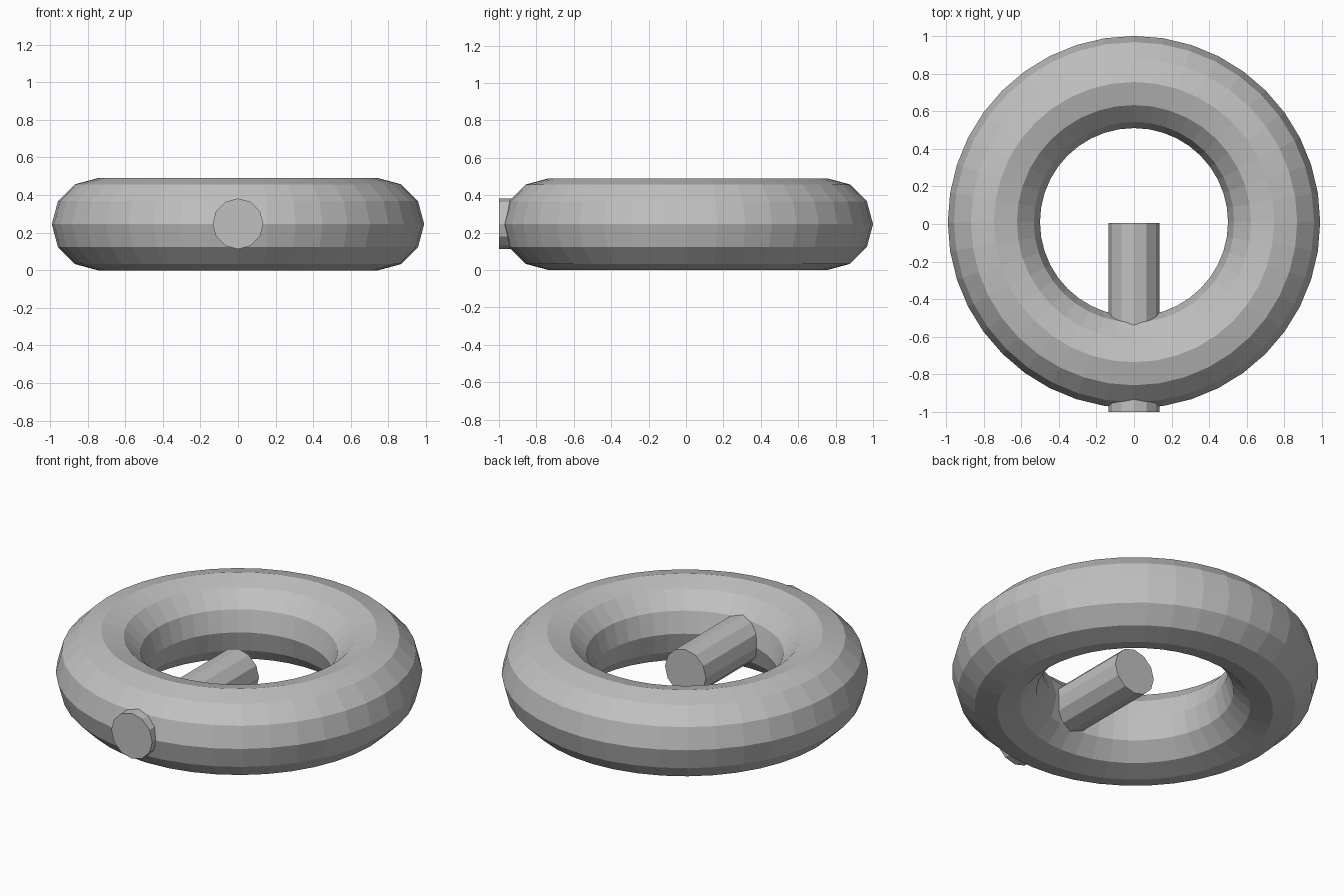
import bpy
import math

# Remove the default cube
cube = bpy.data.objects.get("Cube")
if cube:
    bpy.data.objects.remove(cube, do_unlink=True)

# Single plain grey
grey = bpy.data.materials.new("plain grey")
grey.use_nodes = True
colour = (0.53, 0.53, 0.53, 1)
grey.diffuse_color = colour
grey.node_tree.nodes["Principled BSDF"].inputs["Base Color"].default_value = colour

TUBE = 0.245            # ring tube radius, also the height of its centre
RING = 0.745            # radius of the tube's centre line


def finish(name):
    """Name the active object, colour it and keep its faces flat."""
    obj = bpy.context.object
    obj.name = obj.data.name = name
    obj.data.materials.append(grey)
    bpy.ops.object.shade_flat()
    return obj


# Ring lying flat
bpy.ops.mesh.primitive_torus_add(
    major_segments=40, minor_segments=12,
    major_radius=RING, minor_radius=TUBE,
    location=(0, 0.01, TUBE))
finish("ring")

# Peg passing through the front of the ring to its centre
back, front = 0.005, -1.0
bpy.ops.mesh.primitive_cylinder_add(
    vertices=12, radius=0.135, depth=back - front,
    location=(0, (back + front) / 2, TUBE + 0.002),
    rotation=(math.pi / 2, 0, 0))
finish("peg")
